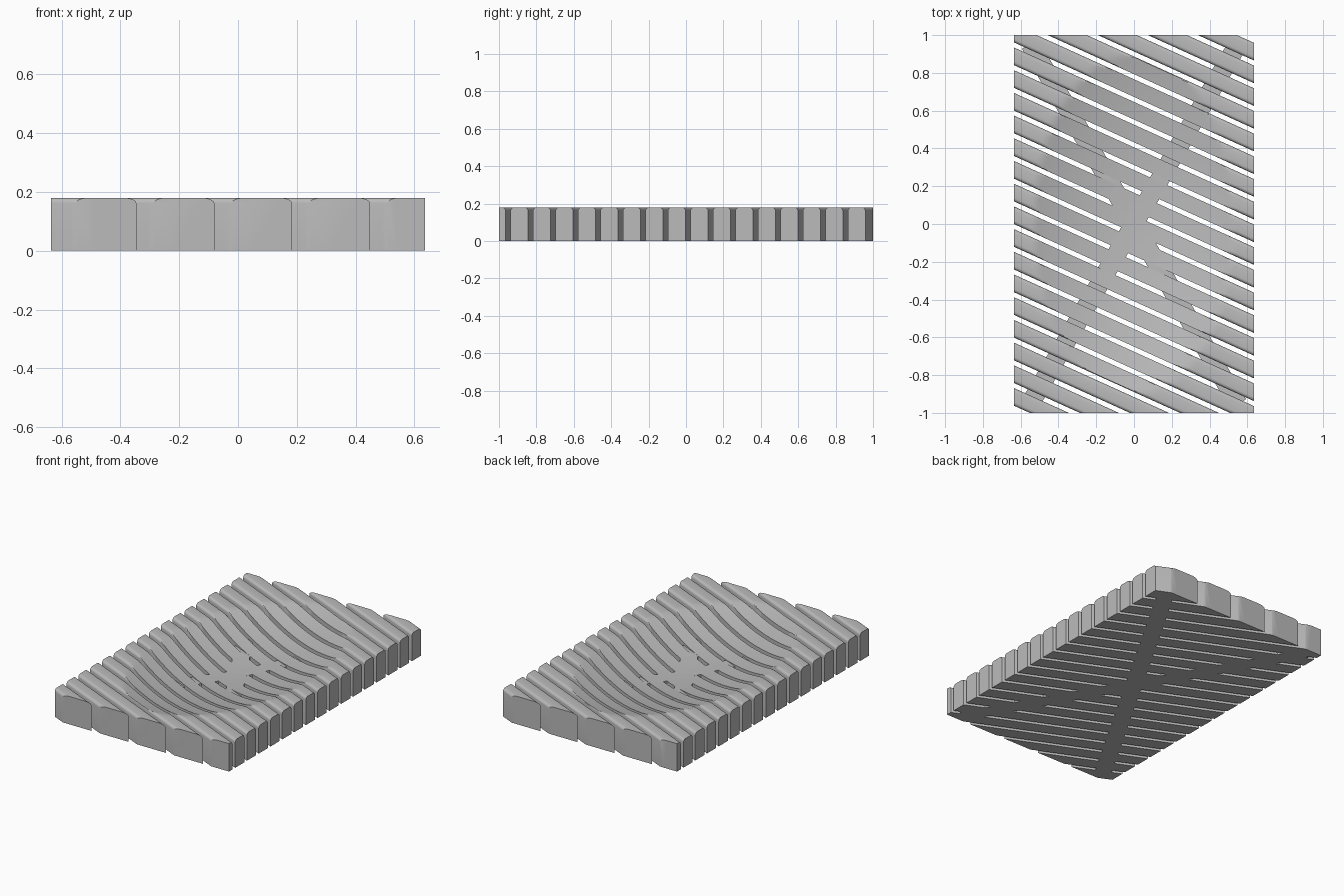
import bpy, bmesh, math
from mathutils import Vector

if "Cube" in bpy.data.objects:
    bpy.data.objects.remove(bpy.data.objects["Cube"])

HX, HY, H = 0.636, 1.0, 0.18            # half width, half length, height
SLOPE = math.atan(0.4536)               # slats fall towards +x
PITCH, WIDTH, FILLET = 0.1202, 0.085, 0.018
BOWL_X, BOWL_Y, DEPTH = 0.53, 0.9, 0.1  # shallow oval hollow

grey = bpy.data.materials.new("light_grey")
grey.diffuse_color = (0.5, 0.5, 0.5, 1)
grey.use_nodes = True
grey.node_tree.nodes["Principled BSDF"].inputs["Base Color"].default_value = grey.diffuse_color


def bowl(x, y):
    """Height of the hollow's surface."""
    return H - DEPTH * (1 - (x / BOWL_X) ** 2 - (y / BOWL_Y) ** 2)


def bar(name, center, angle, length, profile, stations):
    """Loft a closed (across, z) profile along a line, hollow its top, trim to the tray outline."""
    along = Vector((math.cos(angle), math.sin(angle)))
    side = Vector((-along.y, along.x))
    bm = bmesh.new()
    rings = []
    for i in range(stations + 1):
        p = Vector(center) + along * length * (i / stations - 0.5)
        ring = []
        for a, z in profile:
            q = p + side * a
            ring.append(bm.verts.new((q.x, q.y, min(z, bowl(q.x, q.y)))))
        rings.append(ring)
    n = len(profile)
    for r, s in zip(rings, rings[1:]):
        for j in range(n):
            bm.faces.new((r[j], r[(j + 1) % n], s[(j + 1) % n], s[j]))
    bm.faces.new(rings[0])
    bm.faces.new(rings[-1][::-1])
    # trim flush with the four sides of the tray
    for co, no in (((HX, 0, 0), (1, 0, 0)), ((-HX, 0, 0), (-1, 0, 0)),
                   ((0, HY, 0), (0, 1, 0)), ((0, -HY, 0), (0, -1, 0))):
        bmesh.ops.bisect_plane(bm, geom=bm.verts[:] + bm.edges[:] + bm.faces[:],
                               plane_co=co, plane_no=no, clear_outer=True, dist=1e-6)
        rim = [e for e in bm.edges if e.is_boundary]
        if rim:
            bmesh.ops.holes_fill(bm, edges=rim, sides=0)
    bmesh.ops.recalc_face_normals(bm, faces=bm.faces[:])
    me = bpy.data.meshes.new(name)
    bm.to_mesh(me)
    bm.free()
    me.materials.append(grey)
    ob = bpy.data.objects.new(name, me)
    bpy.context.collection.objects.link(ob)
    bpy.context.view_layer.objects.active = ob
    ob.select_set(True)
    bpy.ops.object.shade_smooth_by_angle(angle=math.radians(30))
    ob.select_set(False)


# slat section: square foot, rounded top edges
w = WIDTH / 2
arc = [(w - FILLET + FILLET * math.cos(t), H - FILLET + FILLET * math.sin(t))
       for t in (math.radians(18 * k) for k in range(6))]
slat = [(-w, 0), (w, 0)] + arc + [(0, H)] + [(-a, z) for a, z in reversed(arc)]

# diagonal slats
for k in range(21):
    y = 0.912 - PITCH * k + math.tan(SLOPE) * HX
    # place the middle of each slat on the x = 0 line
    bar("slat_%02d" % (k + 1), (0, y), -SLOPE, 1.7, slat, 70)

# crossed braces joining the slats underneath
brace = [(-0.05, 0), (0.05, 0), (0.05, 0.09), (0, 0.09), (-0.05, 0.09)]
for name, sign in (("brace_right", 1), ("brace_left", -1)):
    bar(name, (0, 0), sign * math.radians(60), 2.2, brace, 40)
